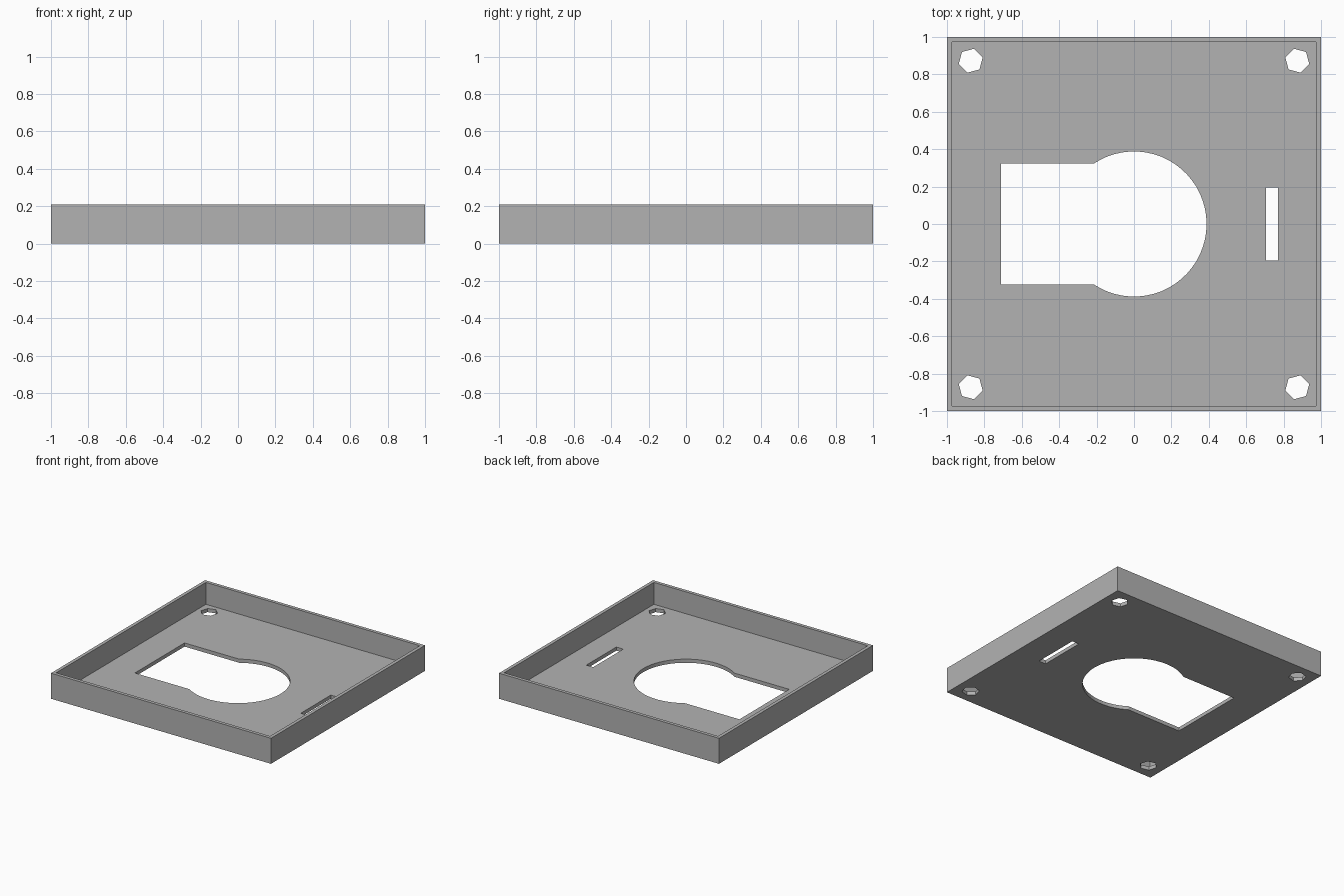
import bpy, bmesh
from math import cos, sin, sqrt, asin, pi, radians

cube = bpy.data.objects.get("Cube")
if cube:
    bpy.data.objects.remove(cube, do_unlink=True)

HEIGHT, FLOOR, WALL = 0.21, 0.03, 0.028

grey = bpy.data.materials.new("plain grey")
grey.use_nodes = True
grey.diffuse_color = (0.45, 0.45, 0.45, 1)
grey.node_tree.nodes["Principled BSDF"].inputs["Base Color"].default_value = grey.diffuse_color


def prism(name, outline, z0, z1):
    """Extrude a flat counter-clockwise outline from z0 to z1."""
    bm = bmesh.new()
    face = bm.faces.new([bm.verts.new((x, y, z0)) for x, y in outline])
    top = bmesh.ops.extrude_face_region(bm, geom=[face])["geom"]
    bmesh.ops.translate(bm, vec=(0, 0, z1 - z0),
                        verts=[v for v in top if isinstance(v, bmesh.types.BMVert)])
    bmesh.ops.recalc_face_normals(bm, faces=bm.faces)
    mesh = bpy.data.meshes.new(name)
    bm.to_mesh(mesh)
    bm.free()
    mesh.materials.append(grey)
    obj = bpy.data.objects.new(name, mesh)
    bpy.context.collection.objects.link(obj)
    return obj


def rect(x0, x1, y0, y1):
    return [(x0, y0), (x1, y0), (x1, y1), (x0, y1)]


def arc(cx, cy, r, start, end, count):
    angles = [start + (end - start) * i / (count - 1) for i in range(count)]
    return [(cx + r * cos(a), cy + r * sin(a)) for a in angles]


# Square tray body
tray = prism("tray", rect(-1, 1, -1, 1), 0, HEIGHT)

# Hollow inside the rim
inner = 1 - WALL
cutters = [prism("hollow_cutter", rect(-inner, inner, -inner, inner), FLOOR, 1)]

# Keyhole opening: round end joined to a rectangular end
radius, half = 0.388, 0.323
neck = pi - asin(half / radius)
keyhole = arc(0, 0, radius, -neck, neck, 41) + [(-0.712, half), (-0.712, -half)]
cutters.append(prism("keyhole_cutter", keyhole, -1, 0.1))

# Narrow slot
cutters.append(prism("slot_cutter", rect(0.707, 0.77, -0.195, 0.195), -1, 0.1))

# Hexagonal screw holes in the corners, each turned with its corner
for sx in (-1, 1):
    for sy in (-1, 1):
        turn = radians(15 if sx != sy else 45)
        hexagon = arc(sx * 0.873, sy * 0.873, 0.066, turn, turn + 2 * pi * 5 / 6, 6)
        cutters.append(prism("screw_hole_cutter", hexagon, -1, 0.1))

# Cut everything out of the tray, then drop the cutters
bpy.context.view_layer.objects.active = tray
for cutter in cutters:
    cutter.hide_render = True
    mod = tray.modifiers.new(cutter.name, "BOOLEAN")
    mod.operation, mod.solver, mod.object = "DIFFERENCE", "EXACT", cutter
    bpy.ops.object.modifier_apply(modifier=mod.name)
    bpy.data.objects.remove(cutter, do_unlink=True)
